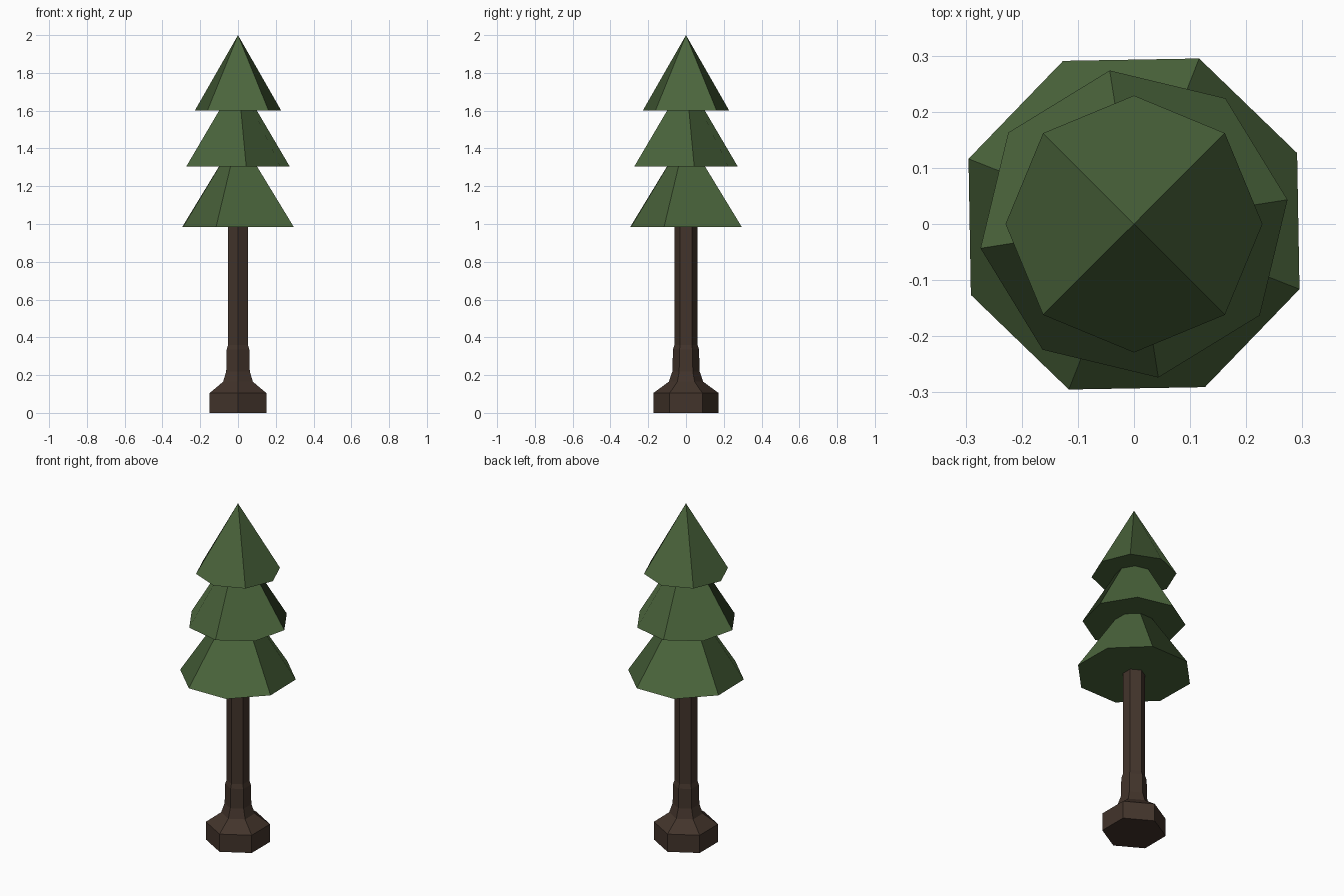
import bpy
from math import cos, sin, radians

if "Cube" in bpy.data.objects:
    bpy.data.objects.remove(bpy.data.objects["Cube"])


def material(name, rgb):
    m = bpy.data.materials.new(name)
    m.diffuse_color = (*rgb, 1)
    m.use_nodes = True
    m.node_tree.nodes["Principled BSDF"].inputs["Base Color"].default_value = m.diffuse_color
    return m


GREEN = material("needles", (0.07, 0.13, 0.045))
BROWN = material("bark", (0.055, 0.034, 0.024))


def ring(n, radius, z, start):
    return [(radius * cos(radians(start + 360 * i / n)),
             radius * sin(radians(start + 360 * i / n)), z) for i in range(n)]


def add_object(name, verts, faces, mat):
    mesh = bpy.data.meshes.new(name)
    mesh.from_pydata(verts, [], faces)
    mesh.materials.append(mat)
    mesh.update()
    obj = bpy.data.objects.new(name, mesh)
    bpy.context.collection.objects.link(obj)
    return obj


# Foliage tier: octagonal base, four folded quads meeting at the tip
def tier(name, radius, z_base, z_tip, corner_angle):
    verts = ring(8, radius, z_base, corner_angle) + [(0, 0, z_tip)]
    faces = [(8, i, i + 1, (i + 2) % 8) for i in range(0, 8, 2)]
    faces.append(tuple(reversed(range(8))))
    return add_object(name, verts, faces, GREEN)


tier("lower_foliage", 0.317, 0.985, 1.47, -21.5)
tier("middle_foliage", 0.277, 1.305, 1.77, 9)
tier("top_foliage", 0.229, 1.6, 2.0, 45)

# Hexagonal trunk with flared foot
profile = [(0.173, 0), (0.173, 0.105), (0.091, 0.165), (0.072, 0.22),
           (0.069, 0.335), (0.061, 0.36), (0.061, 0.99)]
verts = [v for r, z in profile for v in ring(6, r, z, 30)]
faces = [(k * 6 + i, k * 6 + (i + 1) % 6, k * 6 + 6 + (i + 1) % 6, k * 6 + 6 + i)
         for k in range(len(profile) - 1) for i in range(6)]
last = 6 * (len(profile) - 1)
faces += [tuple(reversed(range(6))), tuple(range(last, last + 6))]
add_object("trunk", verts, faces, BROWN)
